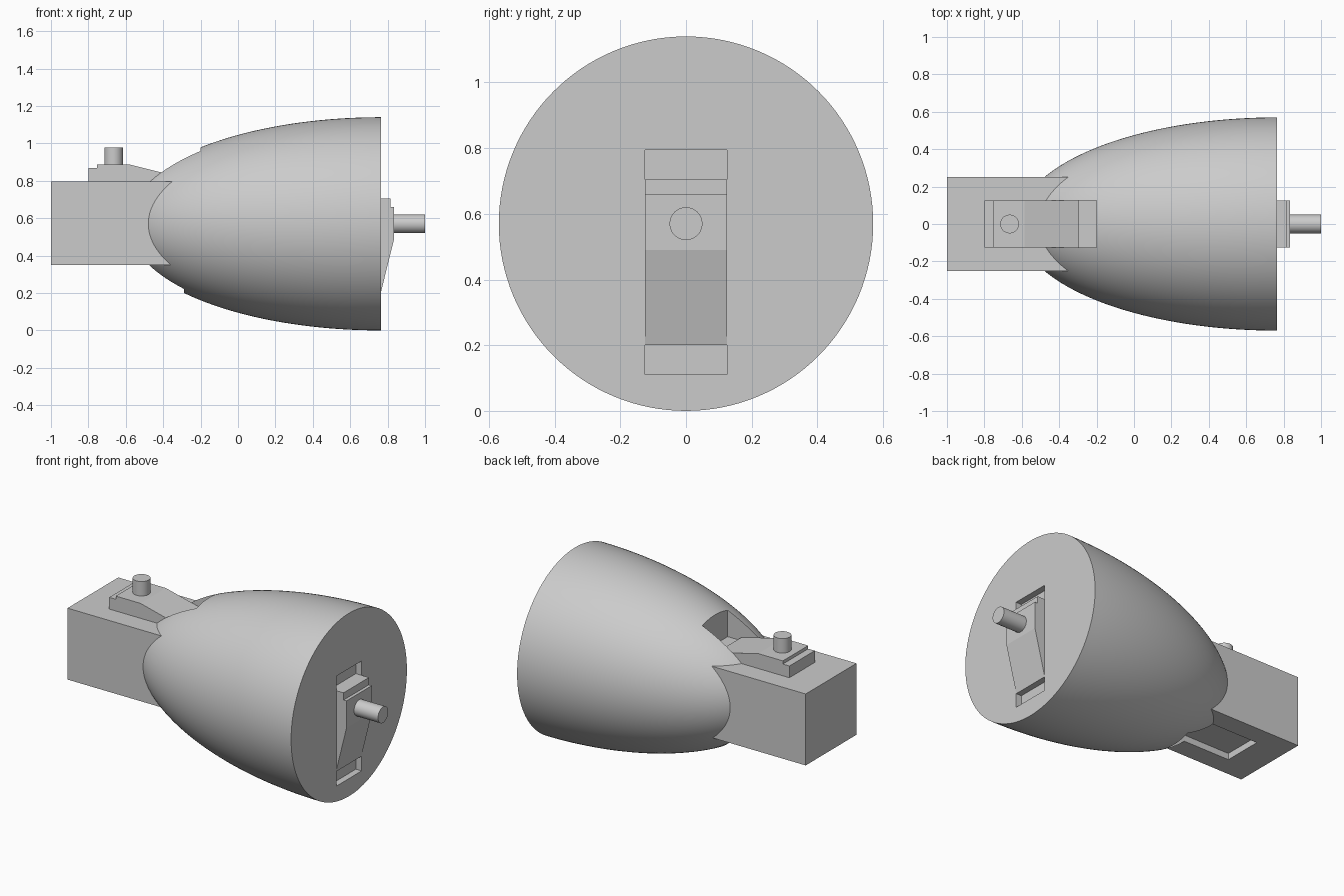
import bpy, bmesh, math
from mathutils import Matrix, Vector

cube = bpy.data.objects.get("Cube")
if cube:
    bpy.data.objects.remove(cube, do_unlink=True)

grey = bpy.data.materials.new("plain_grey")
grey.use_nodes = True
grey.diffuse_color = (0.6, 0.6, 0.6, 1)
grey.node_tree.nodes["Principled BSDF"].inputs["Base Color"].default_value = (0.6, 0.6, 0.6, 1)

AXIS_Z = 0.57      # height of the body axis
RIM_X = 0.765      # flat end of the body
HALF = 0.125       # half width of slots and levers


def finish(name, bm):
    bmesh.ops.recalc_face_normals(bm, faces=bm.faces)
    mesh = bpy.data.meshes.new(name)
    bm.to_mesh(mesh)
    bm.free()
    mesh.materials.append(grey)
    obj = bpy.data.objects.new(name, mesh)
    bpy.context.collection.objects.link(obj)
    return obj


def box(name, x, y, z):
    bm = bmesh.new()
    bmesh.ops.create_cube(bm, size=1)
    for v in bm.verts:
        v.co = [lo + (c + 0.5) * (hi - lo) for c, (lo, hi) in zip(v.co, (x, y, z))]
    return finish(name, bm)


def activate(obj):
    bpy.ops.object.select_all(action='DESELECT')
    obj.select_set(True)
    bpy.context.view_layer.objects.active = obj


def cut(obj, x, z):
    cutter = box("slot_cutter", x, (-HALF, HALF), z)
    cutter.hide_render = True
    mod = obj.modifiers.new("slot", 'BOOLEAN')
    mod.operation = 'DIFFERENCE'
    mod.solver = 'EXACT'
    mod.object = cutter
    activate(obj)
    bpy.ops.object.modifier_apply(modifier=mod.name)
    bpy.data.objects.remove(cutter, do_unlink=True)


def smooth(obj):
    activate(obj)
    bpy.ops.object.shade_smooth_by_angle(angle=math.radians(30))


# Body: half ellipsoid lying along x, closed by a flat disc
def revolved_body(length=1.385, radius=0.57, rings=40, segments=128):
    bm = bmesh.new()
    pts = [(RIM_X, 0)]
    for i in range(rings + 1):
        a = math.pi / 2 * i / rings
        pts.append((RIM_X - length * math.sin(a), radius * math.cos(a)))
    verts = [bm.verts.new((x, 0, AXIS_Z + r)) for x, r in pts]
    edges = [bm.edges.new(p) for p in zip(verts, verts[1:])]
    bmesh.ops.spin(bm, geom=verts + edges, cent=(0, 0, AXIS_Z), axis=(1, 0, 0),
                   angle=2 * math.pi, steps=segments)
    bmesh.ops.remove_doubles(bm, verts=bm.verts, dist=1e-5)
    return finish("body", bm)


body = revolved_body()
handle = box("handle_block", (-1, -0.1), (-0.25, 0.25), (0.35, 0.795))

cut(body, (-0.885, -0.2), (0.79, 1.3))           # upper slot
cut(body, (-0.8, -0.29), (-0.2, 0.395))          # lower slot
cut(handle, (-0.8, -0.29), (-0.2, 0.39))
cut(body, (RIM_X - 0.04, 1.2), (0.11, 0.795))    # slot in the flat end
smooth(body)


# Lever: stepped wedge along local x, built on a base plane at z = 0
def lever(name, matrix, pin_length):
    profile = [(0, -0.02), (0, 0.073), (0.045, 0.073), (0.045, 0.093),
               (0.215, 0.093), (0.505, 0.021), (0.505, -0.02)]
    bm = bmesh.new()
    face = bm.faces.new([bm.verts.new((x, -HALF, z)) for x, z in profile])
    ext = bmesh.ops.extrude_face_region(bm, geom=[face])
    for v in ext["geom"]:
        if isinstance(v, bmesh.types.BMVert):
            v.co.y = HALF
    bm.transform(matrix)
    finish(name, bm)

    bm = bmesh.new()
    depth = pin_length + 0.02
    bmesh.ops.create_cone(bm, cap_ends=True, segments=48, radius1=0.05, radius2=0.05, depth=depth)
    bm.transform(matrix @ Matrix.Translation((0.135, 0, 0.073 + depth / 2)))
    smooth(finish(name + "_pin", bm))


lever("top_lever", Matrix.Translation((-0.8, 0, 0.795)), 0.09)

# End lever: local x points down and local z points out along +x
turn = Matrix.Rotation(math.pi / 2, 4, 'Y')
lever("end_lever", Matrix.Translation((RIM_X - 0.023, 0, 0.705)) @ turn, 0.165)
